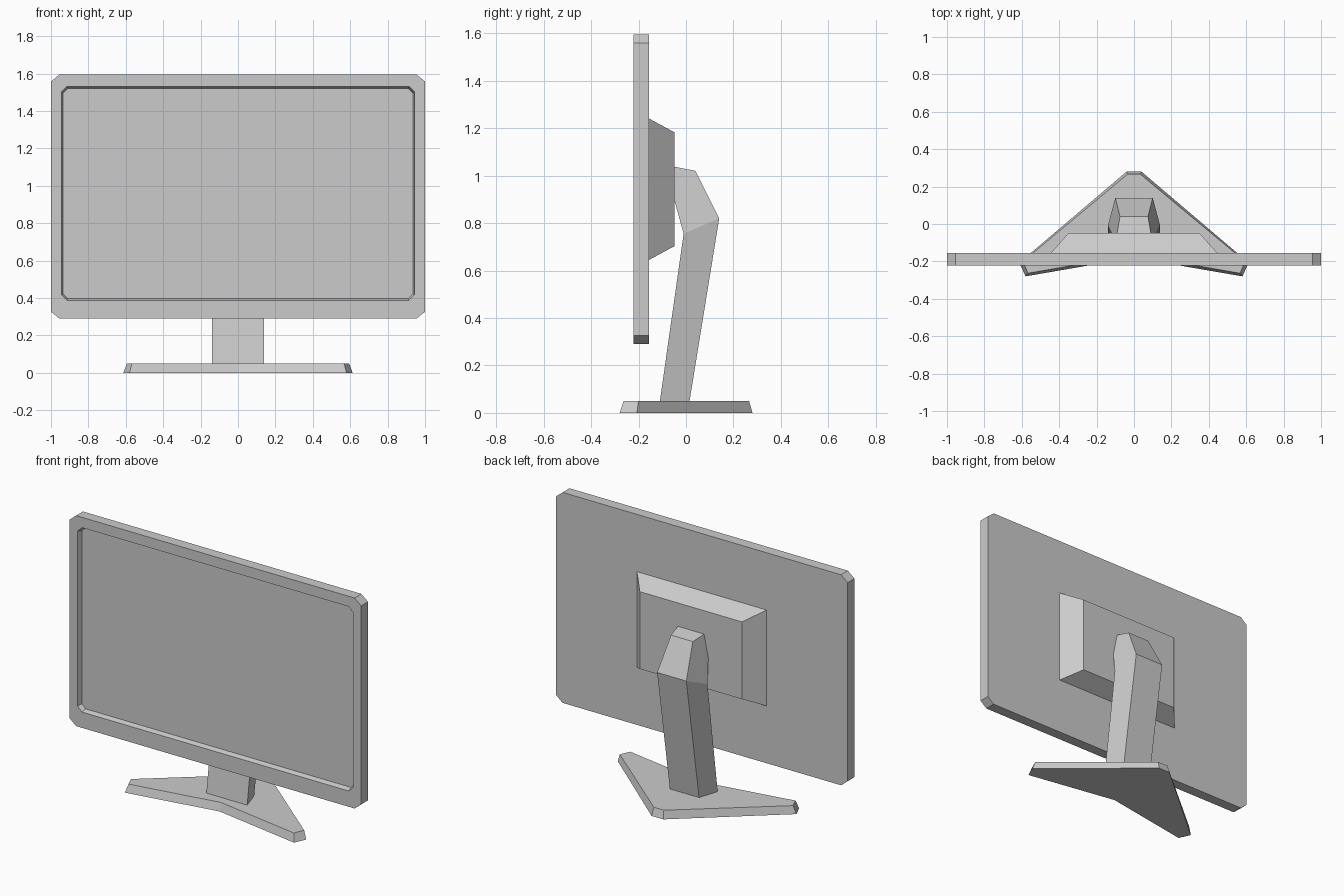
import bpy
import bmesh

cube = bpy.data.objects.get("Cube")
if cube:
    bpy.data.objects.remove(cube, do_unlink=True)

# Single plain colour
grey = bpy.data.materials.new("light_grey")
grey.use_nodes = True
COLOUR = (0.6, 0.6, 0.6, 1)
grey.diffuse_color = COLOUR
grey.node_tree.nodes["Principled BSDF"].inputs["Base Color"].default_value = COLOUR


def loft(name, rings):
    """Bridge matching closed rings of points and cap both ends."""
    bm = bmesh.new()
    loops = [[bm.verts.new(p) for p in ring] for ring in rings]
    count = len(loops[0])
    for a, b in zip(loops, loops[1:]):
        for i in range(count):
            j = (i + 1) % count
            bm.faces.new((a[i], a[j], b[j], b[i]))
    bm.faces.new(loops[0][::-1])
    bm.faces.new(loops[-1])
    bmesh.ops.recalc_face_normals(bm, faces=bm.faces)
    mesh = bpy.data.meshes.new(name)
    bm.to_mesh(mesh)
    bm.free()
    mesh.materials.append(grey)
    obj = bpy.data.objects.new(name, mesh)
    bpy.context.collection.objects.link(obj)
    return obj


def cut_rect(y, half_w, z0, z1, cx, cz):
    """Upright rectangle with cut corners."""
    right = [(half_w - cx, z0), (half_w, z0 + cz), (half_w, z1 - cz), (half_w - cx, z1)]
    outline = right + [(-x, z) for x, z in reversed(right)]
    return [(x, y, z) for x, z in outline]


def rect(y, half_w, z0, z1):
    return [(-half_w, y, z0), (half_w, y, z0), (half_w, y, z1), (-half_w, y, z1)]


def section(front, back):
    """Four-sided stem section from front and back (half width, y, z)."""
    (fw, fy, fz), (bw, by, bz) = front, back
    return [(-fw, fy, fz), (fw, fy, fz), (bw, by, bz), (-bw, by, bz)]


def mirrored(z, half, middle_y):
    """Foot outline mirrored across x = 0, notched at the front middle."""
    left = [(x, y, z) for x, y in half]
    return [(0, middle_y, z)] + left + [(-x, y, z) for x, y, z in reversed(left)]


# Panel with bevelled bezel and recessed display
loft("screen_panel", [
    cut_rect(-0.155, 1.0, 0.29, 1.595, 0.045, 0.037),
    cut_rect(-0.222, 1.0, 0.29, 1.595, 0.045, 0.037),
    cut_rect(-0.222, 0.945, 0.388, 1.531, 0.03, 0.03),
    cut_rect(-0.192, 0.935, 0.397, 1.521, 0.025, 0.025),
])

# Tapered housing on the back
loft("rear_housing", [
    rect(-0.155, 0.445, 0.645, 1.24),
    rect(-0.048, 0.35, 0.703, 1.182),
])

# Leaning stem whose head bends forward into the housing
loft("stand_stem", [
    section((0.14, -0.11, 0.05), (0.10, 0.015, 0.05)),
    section((0.14, -0.01, 0.755), (0.10, 0.14, 0.82)),
    section((0.097, -0.09, 1.045), (0.075, 0.04, 1.02)),
])

# Swept foot with sloping edges
loft("stand_foot", [
    mirrored(0, [(0.58, -0.28), (0.613, -0.207), (0.04, 0.28)], -0.18),
    mirrored(0.05, [(0.567, -0.263), (0.594, -0.2), (0.034, 0.266)], -0.165),
])
